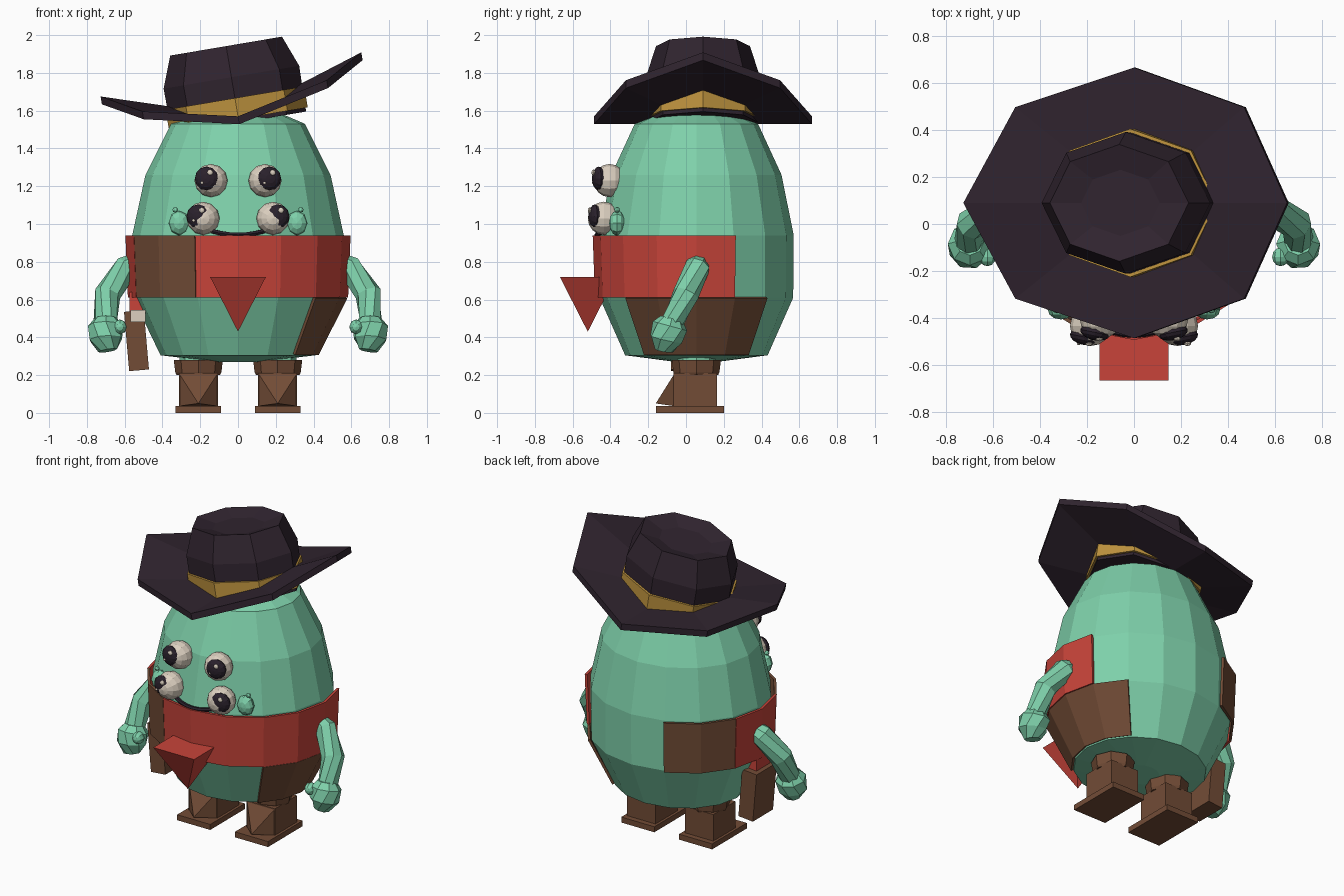
import bpy, bmesh
from math import cos, sin, pi, radians
from mathutils import Vector, Matrix

old = bpy.data.objects.get("Cube")
if old:
    bpy.data.objects.remove(old)


def material(name, r, g, b):
    rgba = [(c / 255 / 12.92 if c < 11 else ((c / 255 + .055) / 1.055) ** 2.4) for c in (r, g, b)] + [1]
    m = bpy.data.materials.new(name)
    m.use_nodes = True
    m.diffuse_color = rgba
    m.node_tree.nodes["Principled BSDF"].inputs["Base Color"].default_value = rgba
    return m


GREEN = material("mint_skin", 126, 208, 170)
RED = material("red_cloth", 200, 68, 58)
BROWN = material("brown_leather", 114, 76, 54)
FELT = material("dark_felt", 48, 36, 47)
GOLD = material("gold_band", 190, 147, 62)
CREAM = material("cream", 220, 208, 192)
BLACK = material("near_black", 42, 33, 44)


def finish(name, bm, *mats):
    bmesh.ops.recalc_face_normals(bm, faces=bm.faces)
    me = bpy.data.meshes.new(name)
    bm.to_mesh(me)
    bm.free()
    for m in mats:
        me.materials.append(m)
    ob = bpy.data.objects.new(name, me)
    bpy.context.collection.objects.link(ob)
    return ob


def loft(name, rings, *mats):
    """Skin closed rings of points and cap both ends."""
    bm = bmesh.new()
    vs = [[bm.verts.new(p) for p in r] for r in rings]
    n = len(vs[0])
    for a, b in zip(vs, vs[1:]):
        for i in range(n):
            j = (i + 1) % n
            bm.faces.new((a[i], a[j], b[j], b[i]))
    bm.faces.new(vs[0])
    bm.faces.new(vs[-1])
    return finish(name, bm, *mats)


def ring(x, y, z, rx, ry, n):
    return [Vector((x + rx * cos(2 * pi * i / n), y + ry * sin(2 * pi * i / n), z)) for i in range(n)]


def tube(name, path, radii, n, mat):
    pts = [Vector(p) for p in path]
    rings = []
    for i, (p, r) in enumerate(zip(pts, radii)):
        q = (pts[min(i + 1, len(pts) - 1)] - pts[max(i - 1, 0)]).to_track_quat('Z', 'Y')
        rings.append([p + q @ v for v in ring(0, 0, 0, r, r, n)])
    return loft(name, rings, mat)


def ball(name, loc, size, mat, u=12, v=8, turn=0):
    bm = bmesh.new()
    m = Matrix.Translation(loc) @ Matrix.Rotation(turn, 4, 'Z') @ Matrix.Diagonal((*size, 1)) \
        @ Matrix.Rotation(pi / 2, 4, 'X')
    bmesh.ops.create_uvsphere(bm, u_segments=u, v_segments=v, radius=1, matrix=m)
    return finish(name, bm, mat)


def box(name, lo, hi, mat, tilt=0):
    lo, hi = Vector(lo), Vector(hi)
    bm = bmesh.new()
    m = Matrix.Translation((lo + hi) / 2) @ Matrix.Rotation(tilt, 4, 'Y') @ Matrix.Diagonal((*(hi - lo), 1))
    bmesh.ops.create_cube(bm, size=1, matrix=m)
    return finish(name, bm, mat)


# Egg-shaped body
CY, SQ, SIDES = .055, .92, 16
profile = [(.27, .12), (.305, .41), (.61, .557), (.94, .56), (1.26, .49), (1.53, .355), (1.61, .17)]
loft("body", [ring(0, CY, z, r, r * SQ, SIDES) for z, r in profile], GREEN)


# Cloth and leather panels wrapped on the body, counted in body segments from +x
def panel(name, first, last, low, high, mat):
    bm = bmesh.new()
    rows = []
    for z, r in (low, high):
        full = ring(0, CY, z, r, r * SQ, SIDES)
        rows.append([bm.verts.new(full[k % SIDES]) for k in range(first, last + 1)])
    a, b = rows
    for i in range(last - first):
        bm.faces.new((a[i], a[i + 1], b[i + 1], b[i]))
    ob = finish(name, bm, mat)
    mod = ob.modifiers.new("thickness", 'SOLIDIFY')
    mod.thickness, mod.offset = .016, 0
    return ob


belt = (.61, .575), (.94, .588)
panel("belt_red_front", -5, 1, *belt, RED)
panel("belt_patch_front", -7, -5, *belt, BROWN)
panel("belt_red_side", -9, -7, *belt, RED)
panel("belt_patch_back", 5, 7, *belt, BROWN)
panel("side_patch", -2, 2, (.31, .42), (.61, .572), BROWN)

# Pointed bandana knot
bm = bmesh.new()
top = [bm.verts.new((x, y - .52, .72)) for x, y in ((-.148, -.148), (.148, -.148), (.148, .148), (-.148, .148))]
tip = bm.verts.new((0, -.52, .43))
bm.faces.new(top)
for i in range(4):
    bm.faces.new((top[i], top[(i + 1) % 4], tip))
finish("bandana", bm, RED)

for s, side in ((1, "left"), (-1, "right")):
    # Boot with sole, shaft, pointed toe and flared cuff
    x = s * .21
    box(side + "_sole", (x - .12, -.16, 0), (x + .12, .2, .036), BROWN)
    box(side + "_boot", (x - .103, -.065, .03), (x + .103, .164, .21), BROWN)
    bm = bmesh.new()
    toe = [bm.verts.new(p) for p in ((x - .103, -.06, .21), (x + .103, -.06, .21), (x + .103, -.06, .036),
                                     (x - .103, -.06, .036), (x, -.16, .05))]
    bm.faces.new(toe[:4])
    for i in range(4):
        bm.faces.new((toe[i], toe[(i + 1) % 4], toe[4]))
    finish(side + "_toe", bm, BROWN)
    loft(side + "_cuff", [ring(x, CY, z, r, r, 8) for z, r in ((.2, .115), (.215, .122), (.28, .13))], BROWN)
    loft(side + "_leg", [ring(x, CY, z, .1, .1, 8) for z in (.26, .32)], GREEN)

    # Arm, hand and thumb
    tube(side + "_arm", [(s * .53, .065, .8), (s * .59, .06, .77), (s * .69, 0, .63), (s * .705, -.08, .46)],
         (.05, .068, .07, .062), 8, GREEN)
    tube(side + "_hand", [(s * .70, -.075, .5), (s * .70, -.085, .46), (s * .70, -.105, .39), (s * .69, -.115, .33)],
         (.06, .094, .09, .05), 8, GREEN)
    ball(side + "_thumb", (s * .625, -.14, .455), (.036, .04, .04), GREEN, 8, 6)

    # Upper and lower eyes with pupils and glints
    for row, ex, ey, ez, px, py in (("upper", .143, -.405, 1.23, .166, -.462), ("lower", .185, -.435, 1.03, .21, -.482)):
        name = side + "_" + row
        ball(name + "_eye", (s * ex, ey, ez), (.088, .085, .088), CREAM)
        ball(name + "_pupil", (s * px, py, ez + .01), (.064, .034, .064), BLACK, turn=s * .2)
        ball(name + "_glint", (s * px + .018, py - .028, ez + .042), (.016, .01, .016), CREAM, 8, 6)
        ball(name + "_small_glint", (s * px - .025, py - .029, ez - .012), (.008, .006, .008), CREAM, 8, 6)

    # Cheek bump with a small nub
    ball(side + "_cheek", (s * .312, -.365, 1.005), (.056, .042, .066), GREEN, 8, 6)
    ball(side + "_nub", (s * .332, -.365, 1.075), (.015, .015, .015), GREEN, 8, 6)

# Smiling mouth
tube("mouth", [(x, -.472 + x * x * 1.6, .943 + x * x) for x in (-.135, -.09, -.045, 0, .045, .09, .135)],
     [.013] * 7, 6, BLACK)

# Holster with strap and clasp
box("holster", (-.59, -.08, .225), (-.485, .13, .54), BROWN, radians(-5))
box("holster_strap", (-.575, -.05, .5), (-.505, .09, .64), RED)
box("holster_clasp", (-.57, -.1, .48), (-.49, -.04, .545), CREAM)

# Hat, built level and then tilted towards one side
tilt = Matrix.Translation((0, .09, 1.57)) @ Matrix.Rotation(radians(-9.6), 4, 'Y')

bm = bmesh.new()
rise = (.225, .11, 0, .11)
layers = []
for drop in (0, -.042):
    rim = [bm.verts.new((p.x, p.y, rise[i % 4] + drop)) for i, p in enumerate(ring(0, 0, 0, .70, .577, 8))]
    hub = bm.verts.new((0, 0, drop))
    for i in range(8):
        bm.faces.new((rim[i], rim[(i + 1) % 8], hub))
    layers.append(rim)
for i in range(8):
    j = (i + 1) % 8
    bm.faces.new((layers[0][i], layers[0][j], layers[1][j], layers[1][i]))
brim = finish("hat_brim", bm, FELT)

crown_profile = [(-.035, .36), (.1, .362), (.21, .364), (.377, .30), (.345, .17)]
crown = loft("hat_crown", [ring(0, 0, h, r, r * .83, 8) for h, r in crown_profile], FELT)
band = loft("hat_band", [ring(0, 0, h, .372, .316, 8) for h in (-.015, .098)], GOLD)
for part in (brim, crown, band):
    part.data.transform(tilt)
